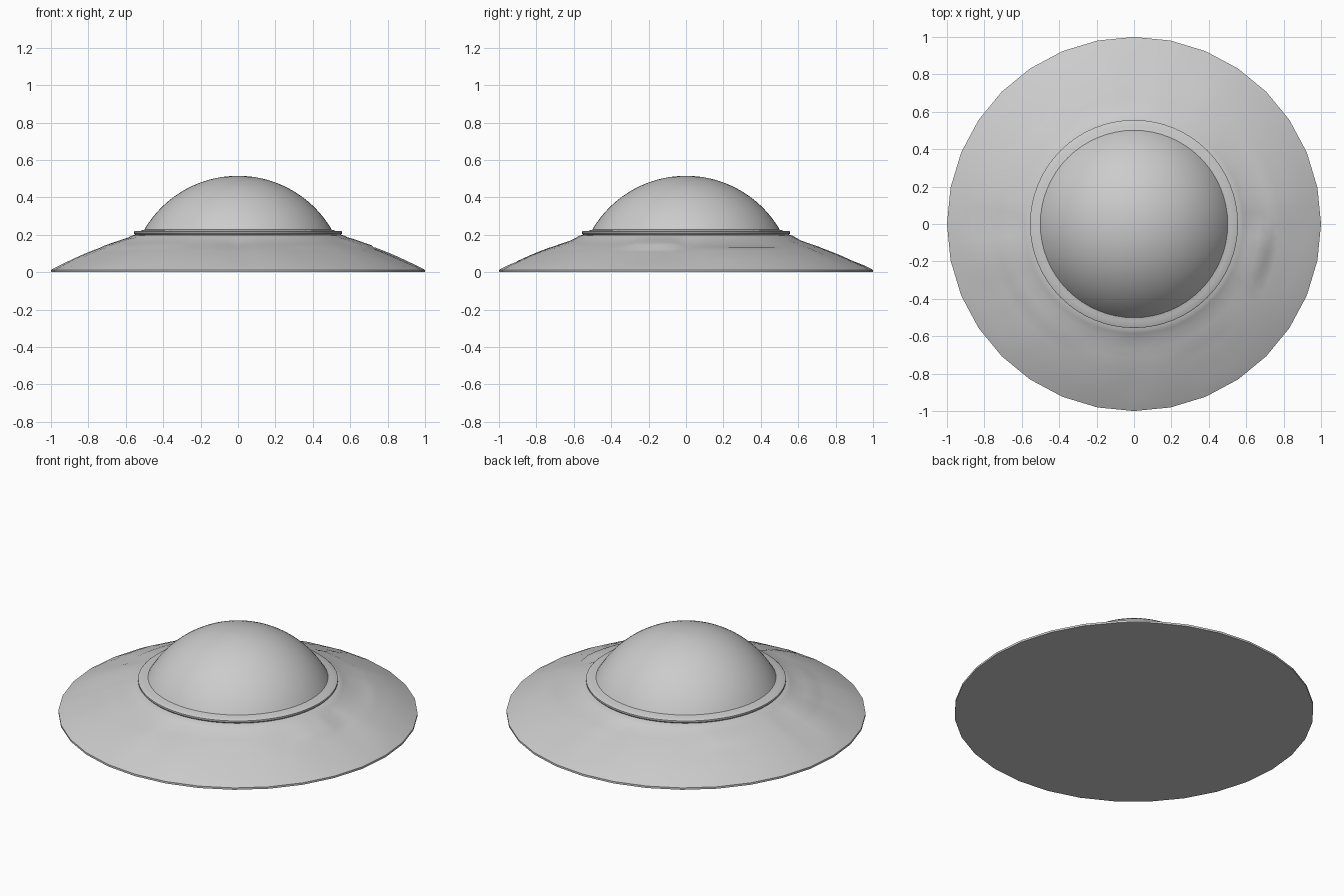
import bpy, bmesh, math, random

if "Cube" in bpy.data.objects:
    bpy.data.objects.remove(bpy.data.objects["Cube"])

random.seed(4)
SEG = 64


def lathe(name, profile, smooth_angle=40, shape=None, cap_bottom=False, cap_top=False):
    """Spin (radius, height) points about z; shape() may nudge each point."""
    bm = bmesh.new()
    rings = []
    for r, z in profile:
        ring = []
        for i in range(SEG):
            rr, zz = shape(r, z, i) if shape else (r, z)
            a = 2 * math.pi * i / SEG
            ring.append(bm.verts.new((rr * math.cos(a), rr * math.sin(a), zz)))
        rings.append(ring)
    for lo, hi in zip(rings, rings[1:]):
        for i in range(SEG):
            j = (i + 1) % SEG
            bm.faces.new((lo[i], lo[j], hi[j], hi[i]))
    if cap_bottom:
        bm.faces.new(rings[0][::-1])
    if cap_top:
        bm.faces.new(rings[-1])
    bmesh.ops.recalc_face_normals(bm, faces=bm.faces)
    mesh = bpy.data.meshes.new(name)
    bm.to_mesh(mesh)
    bm.free()
    obj = bpy.data.objects.new(name, mesh)
    bpy.context.collection.objects.link(obj)
    bpy.ops.object.select_all(action='DESELECT')
    obj.select_set(True)
    bpy.context.view_layer.objects.active = obj
    bpy.ops.object.shade_smooth_by_angle(angle=math.radians(smooth_angle))
    return obj


# Worn skirt plating: two rows of panels with slightly different heights
PANELS = 16
inner_row = [random.uniform(-0.007, 0.005) for _ in range(PANELS)]
outer_row = [random.uniform(-0.006, 0.005) for _ in range(PANELS)]


def plating(r, z, i):
    # 32-sided rim that blends into a round inner edge
    if i % 2 and r > 0.62:
        flat = math.cos(math.pi / 32)
        r *= 1 - (1 - flat) * (r - 0.62) / 0.38
    if 0.6 < r < 0.95:
        row = inner_row if r < 0.73 else outer_row
        z += row[i * PANELS // SEG]
        # shallow radial seams on the four quarter lines
        if i % (SEG // 4) == 0:
            z -= 0.008
    return r, z


# Saucer skirt with a flat underside
lathe("saucer_skirt", [
    (1.0, 0.0), (1.0, 0.012), (0.96, 0.033), (0.90, 0.062), (0.84, 0.089),
    (0.78, 0.113), (0.74, 0.128), (0.72, 0.139), (0.67, 0.156),
    (0.62, 0.173), (0.585, 0.186), (0.565, 0.197), (0.53, 0.200)],
    shape=plating, cap_bottom=True, cap_top=True)

# Raised collar around the dome
lathe("dome_collar", [
    (0.535, 0.190), (0.550, 0.199), (0.556, 0.206), (0.556, 0.216),
    (0.550, 0.221), (0.520, 0.221), (0.508, 0.226), (0.490, 0.228)])

# Domed canopy: a spherical cap
base_r, base_z, top_z = 0.508, 0.215, 0.515
h = top_z - base_z
R = (base_r ** 2 + h ** 2) / (2 * h)
edge = math.asin(base_r / R)
STEPS = 20
dome = [(R * math.sin(edge * (1 - k / STEPS)),
         top_z - R + R * math.cos(edge * (1 - k / STEPS))) for k in range(STEPS)]
lathe("dome", dome, cap_bottom=True, cap_top=True)
